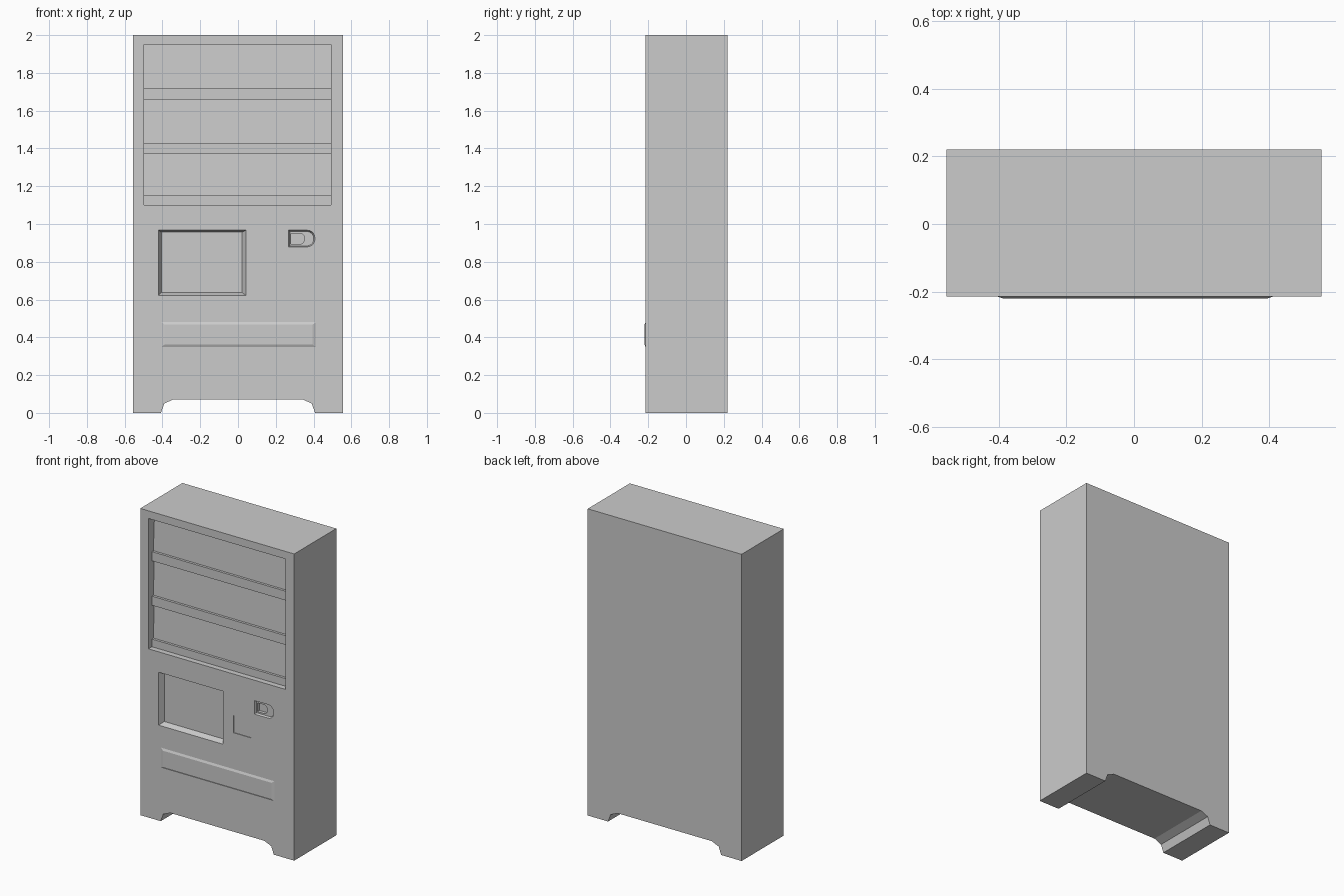
import bpy, bmesh, math

if "Cube" in bpy.data.objects:
    bpy.data.objects.remove(bpy.data.objects["Cube"])

FRONT, BACK = -0.214, 0.22


def loft(name, loops):
    """Closed solid through matching x/z outlines, each given as (y, points)."""
    bm = bmesh.new()
    rings = [[bm.verts.new((x, y, z)) for x, z in pts] for y, pts in loops]
    for a, b in zip(rings, rings[1:]):
        n = len(a)
        for i in range(n):
            j = (i + 1) % n
            bm.faces.new((a[i], a[j], b[j], b[i]))
    bm.faces.new(rings[0])
    bm.faces.new(rings[-1])
    bmesh.ops.recalc_face_normals(bm, faces=bm.faces)
    mesh = bpy.data.meshes.new(name)
    bm.to_mesh(mesh)
    bm.free()
    obj = bpy.data.objects.new(name, mesh)
    bpy.context.collection.objects.link(obj)
    return obj


def rect(x0, x1, z0, z1):
    return [(x0, z0), (x1, z0), (x1, z1), (x0, z1)]


def d_shape(x0, x1, z0, z1, r, steps=6):
    """Rectangle with its two right corners rounded."""
    pts = [(x0, z1), (x0, z0)]
    for cz, start in ((z0 + r, -90), (z1 - r, 0)):
        for i in range(steps + 1):
            a = math.radians(start + 90 * i / steps)
            pts.append((x1 - r + r * math.cos(a), cz + r * math.sin(a)))
    return pts


def carve(target, name, loops):
    """Cut a recess into target, then remove the cutter."""
    cutter = loft(name, loops)
    cutter.hide_render = True
    mod = target.modifiers.new(name, 'BOOLEAN')
    mod.operation, mod.solver, mod.object = 'DIFFERENCE', 'EXACT', cutter
    bpy.context.view_layer.objects.active = target
    bpy.ops.object.modifier_apply(modifier=name)
    bpy.data.objects.remove(cutter)


def recess(name, outer, inner, depth):
    """Recess from outline outer at the front to outline inner at depth."""
    carve(cabinet, name, [(FRONT - 0.02, outer), (FRONT, outer), (FRONT + depth, inner)])


# Cabinet with the arched kick space running through to the back
half = [(0.34, 0.072), (0.39, 0.05), (0.408, 0), (0.555, 0), (0.555, 2)]
outline = half + [(-x, z) for x, z in reversed(half)]
cabinet = loft("cabinet", [(FRONT, outline), (BACK, outline)])

# Display window
window = rect(-0.497, 0.493, 1.10, 1.95)
recess("window_cut", window, window, 0.065)

# Delivery opening with tapered sides
recess("delivery_cut", rect(-0.422, 0.042, 0.622, 0.967),
       rect(-0.406, 0.022, 0.637, 0.957), 0.035)

# Shallow payment plate
plate = rect(0.117, 0.245, 0.717, 0.83)
recess("plate_cut", plate, plate, 0.004)

# Coin slot with a deeper pocket inside
recess("coin_cut", d_shape(0.268, 0.407, 0.879, 0.967, 0.04),
       d_shape(0.274, 0.401, 0.884, 0.960, 0.036), 0.014)
pocket = d_shape(0.28, 0.352, 0.893, 0.951, 0.027)
recess("coin_pocket_cut", pocket, pocket, 0.035)

# Shelves, each with a slightly leaning display board above it
tops = [1.15, 1.43, 1.72, 1.95]
for i, top in enumerate(tops[:3]):
    shelf = rect(-0.497, 0.493, top - (0.05 if i == 0 else 0.06), top)
    loft(f"shelf_{i + 1}", [(FRONT + 0.036, shelf), (FRONT + 0.067, shelf)])
    next_z = tops[i + 1]
    board = loft(f"display_board_{i + 1}", [
        (FRONT + 0.052, rect(-0.497, 0.493, top, next_z)),
        (FRONT + 0.068, rect(-0.497, 0.493, top, next_z))])
    for v in board.data.vertices:
        if v.co.z > top + 0.1 and v.co.y < FRONT + 0.06:
            v.co.y += 0.011

# Raised bevelled panel
loft("raised_panel", [
    (FRONT + 0.005, rect(-0.405, 0.412, 0.349, 0.48)),
    (FRONT, rect(-0.405, 0.412, 0.349, 0.48)),
    (FRONT - 0.006, rect(-0.388, 0.395, 0.362, 0.467))])
